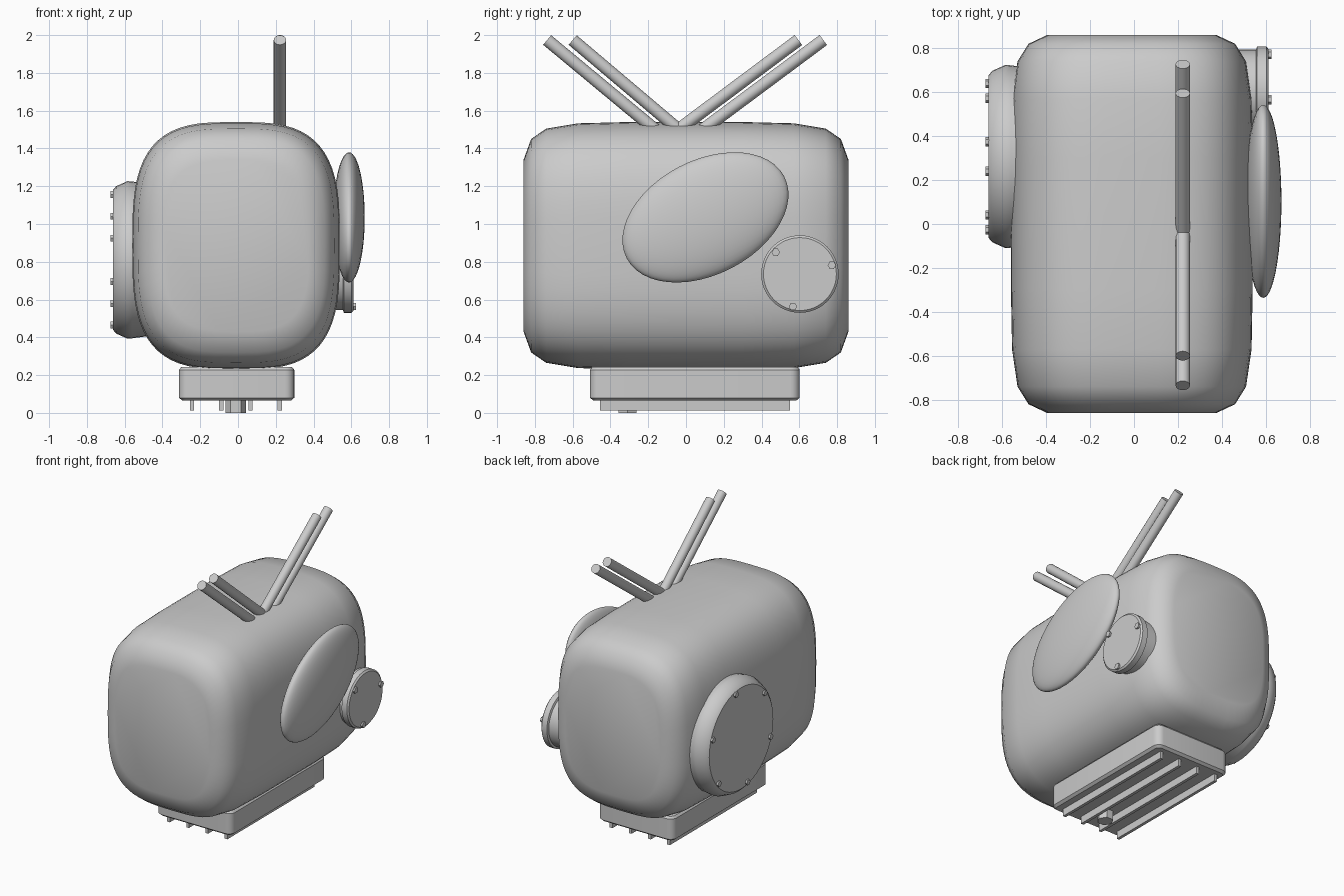
import bpy, bmesh, math
from mathutils import Vector, Matrix

if "Cube" in bpy.data.objects:
    bpy.data.objects.remove(bpy.data.objects["Cube"])


def finish(name, bm, angle=40):
    """Turn a bmesh into a named object, smooth except at sharp edges."""
    bmesh.ops.recalc_face_normals(bm, faces=bm.faces)
    me = bpy.data.meshes.new(name)
    bm.to_mesh(me)
    bm.free()
    ob = bpy.data.objects.new(name, me)
    bpy.context.collection.objects.link(ob)
    bpy.ops.object.select_all(action='DESELECT')
    bpy.context.view_layer.objects.active = ob
    ob.select_set(True)
    bpy.ops.object.shade_smooth_by_angle(angle=math.radians(angle))
    return ob


def loft(name, rings, angle=40):
    """Skin a list of closed rings and cap both ends."""
    bm = bmesh.new()
    vs = [[bm.verts.new(p) for p in r] for r in rings]
    n = len(vs[0])
    for a, b in zip(vs, vs[1:]):
        for i in range(n):
            j = (i + 1) % n
            bm.faces.new((a[i], a[j], b[j], b[i]))
    bm.faces.new(vs[0])
    bm.faces.new(vs[-1])
    return finish(name, bm, angle)


def disc(name, y, z, profile, n=48):
    """Turned part on the x axis; profile is (x, radius) pairs."""
    return loft(name, [[(x, y + r * math.cos(math.tau * i / n), z + r * math.sin(math.tau * i / n))
                        for i in range(n)] for x, r in profile], 30)


def rod(name, p, q, r, n=16):
    p, q = Vector(p), Vector(q)
    rot = (q - p).to_track_quat('Z', 'Y').to_matrix()
    ring = [rot @ Vector((r * math.cos(math.tau * i / n), r * math.sin(math.tau * i / n), 0)) for i in range(n)]
    return loft(name, [[e + v for v in ring] for e in (p, q)])


def box(name, lo, hi):
    lo, hi = Vector(lo), Vector(hi)
    bm = bmesh.new()
    bmesh.ops.create_cube(bm, size=1, matrix=Matrix.Translation((lo + hi) / 2) @ Matrix.Diagonal((*(hi - lo), 1)))
    return finish(name, bm)


def sgn_pow(v, e):
    return math.copysign(abs(v) ** e, v)


# Body: rounded-square sections shrinking toward both ends
def section(y, hx, hz, n=64, e=2 / 3.2):
    return [(-0.01 + hx * sgn_pow(math.cos(math.tau * i / n), e), y,
             0.885 + hz * sgn_pow(math.sin(math.tau * i / n), e)) for i in range(n)]


half = [(0.3, 0.55, 0.655), (0.57, 0.545, 0.648), (0.74, 0.52, 0.62), (0.82, 0.47, 0.565), (0.86, 0.385, 0.455)]
loft("body", [section(-y, a, b) for y, a, b in reversed(half)] + [section(y, a, b) for y, a, b in half], 60)


# Base block with rounded corners and a small lower bevel
def rounded_rect(z, inset, r=0.05, k=5):
    pts = []
    for c, (sx, sy) in enumerate([(1, 1), (-1, 1), (-1, -1), (1, -1)]):
        for i in range(k + 1):
            t = math.pi / 2 * (c + i / k)
            pts.append((-0.007 + sx * (0.305 - r) + (r - inset) * math.cos(t),
                        0.047 + sy * (0.555 - r) + (r - inset) * math.sin(t), z))
    return pts


loft("base", [rounded_rect(0.065, 0.018), rounded_rect(0.08, 0), rounded_rect(0.228, 0), rounded_rect(0.243, 0.012)], 30)

# Fins and hex nut under the base
for i in range(4):
    x = -0.244 + 0.155 * i
    box(f"base_fin_{i + 1}", (x - 0.011, -0.455, 0.012), (x + 0.011, 0.55, 0.075))
rod("base_nut", (-0.012, -0.31, 0.0), (-0.012, -0.31, 0.075), 0.055, 6)

# Four antenna rods fanning from the top
for i, (y0, y1) in enumerate([(-0.2, -0.735), (-0.075, -0.6), (0.0, 0.595), (0.13, 0.727)]):
    a, b = Vector((0.222, y0, 1.53)), Vector((0.222, y1, 1.974))
    rod(f"antenna_{i + 1}", a + (a - b) * 0.12, b, 0.033)

# Tilted oval dome on the right side
bm = bmesh.new()
bmesh.ops.create_uvsphere(bm, u_segments=48, v_segments=24, radius=1,
                          matrix=Matrix.Translation((0.588, 0.103, 1.035))
                          @ Matrix.Rotation(math.radians(27.5), 4, 'X')
                          @ Matrix.Diagonal((0.083, 0.47, 0.302, 1)))
finish("oval_dome", bm, 60)

# Small right cover with three bolts
disc("small_cover", 0.603, 0.735, [(0.45, 0.19), (0.555, 0.19), (0.56, 0.205), (0.602, 0.205), (0.612, 0.193)])
for i, (y, z) in enumerate([(0.475, 0.85), (0.772, 0.782), (0.566, 0.563)]):
    rod(f"small_cover_bolt_{i + 1}", (0.58, y, z), (0.625, y, z), 0.022, 6)

# Large left cover with a ring of six bolts
disc("large_cover", 0.307, 0.81, [(-0.45, 0.40), (-0.56, 0.415), (-0.585, 0.417), (-0.645, 0.39), (-0.662, 0.37)])
for i in range(6):
    t = math.radians(19 + 60 * i)
    y, z = 0.307 + 0.352 * math.cos(t), 0.81 + 0.352 * math.sin(t)
    rod(f"large_cover_bolt_{i + 1}", (-0.63, y, z), (-0.675, y, z), 0.021, 6)
